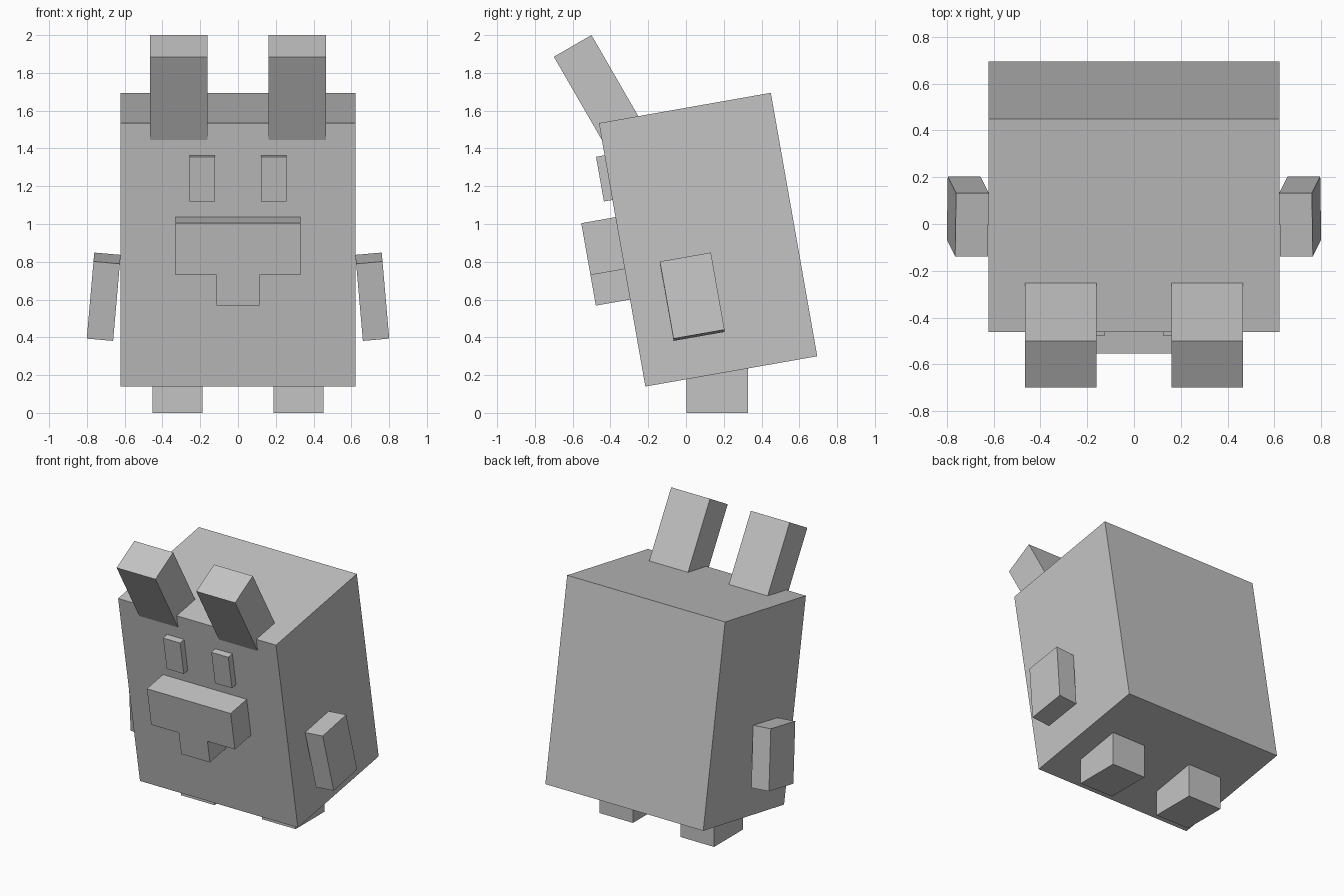
import bpy
from math import radians
from mathutils import Matrix, Vector, Euler

cube = bpy.data.objects.get("Cube")
if cube:
    bpy.data.objects.remove(cube, do_unlink=True)

grey = bpy.data.materials.new("plain grey")
grey.use_nodes = True
grey.diffuse_color = (0.55, 0.55, 0.55, 1)
grey.node_tree.nodes["Principled BSDF"].inputs["Base Color"].default_value = grey.diffuse_color


def box(name, size, matrix):
    """Flat-sided box of the given size, placed by a matrix."""
    bpy.ops.mesh.primitive_cube_add(size=1)
    ob = bpy.context.object
    ob.name = name
    ob.data.materials.append(grey)
    ob.data.transform(Matrix.Diagonal((*size, 1)))
    ob.matrix_world = matrix
    return ob


def place(loc, tilt=0, lean=0):
    """Tilt forward about x, then lean sideways about y."""
    turn = Euler((radians(tilt), radians(lean), 0), 'XYZ').to_matrix().to_4x4()
    return Matrix.Translation(loc) @ turn


# Body, tipped forward
TILT = 10
DEPTH = 0.924
frame = place((0, 0.117, 0.917), TILT)
box("body", (1.245, DEPTH, 1.416), frame)


# Face parts stand out from the body's tilted front
def on_face(name, x, z, width, height, rise):
    sink = 0.03
    y = -DEPTH / 2 - (rise - sink) / 2
    box(name, (width, rise + sink, height),
        frame @ Matrix.Translation(Vector((x, y, z))))


on_face("muzzle", 0, 0.063, 0.66, 0.279, 0.184)
on_face("chin", 0, -0.1585, 0.226, 0.164, 0.184)

# Paired parts
for side, s in (("left", 1), ("right", -1)):
    on_face(side + "_eye", s * 0.19, 0.415, 0.134, 0.24, 0.046)
    box(side + "_ear", (0.306, 0.23, 0.6), place((s * 0.314, -0.45, 1.683), 30))
    box(side + "_arm", (0.14, 0.274, 0.416), place((s * 0.711, 0.033, 0.615), TILT, -5 * s))
    box(side + "_leg", (0.264, 0.326, 0.32), place((s * 0.32, 0.166, 0.16)))
